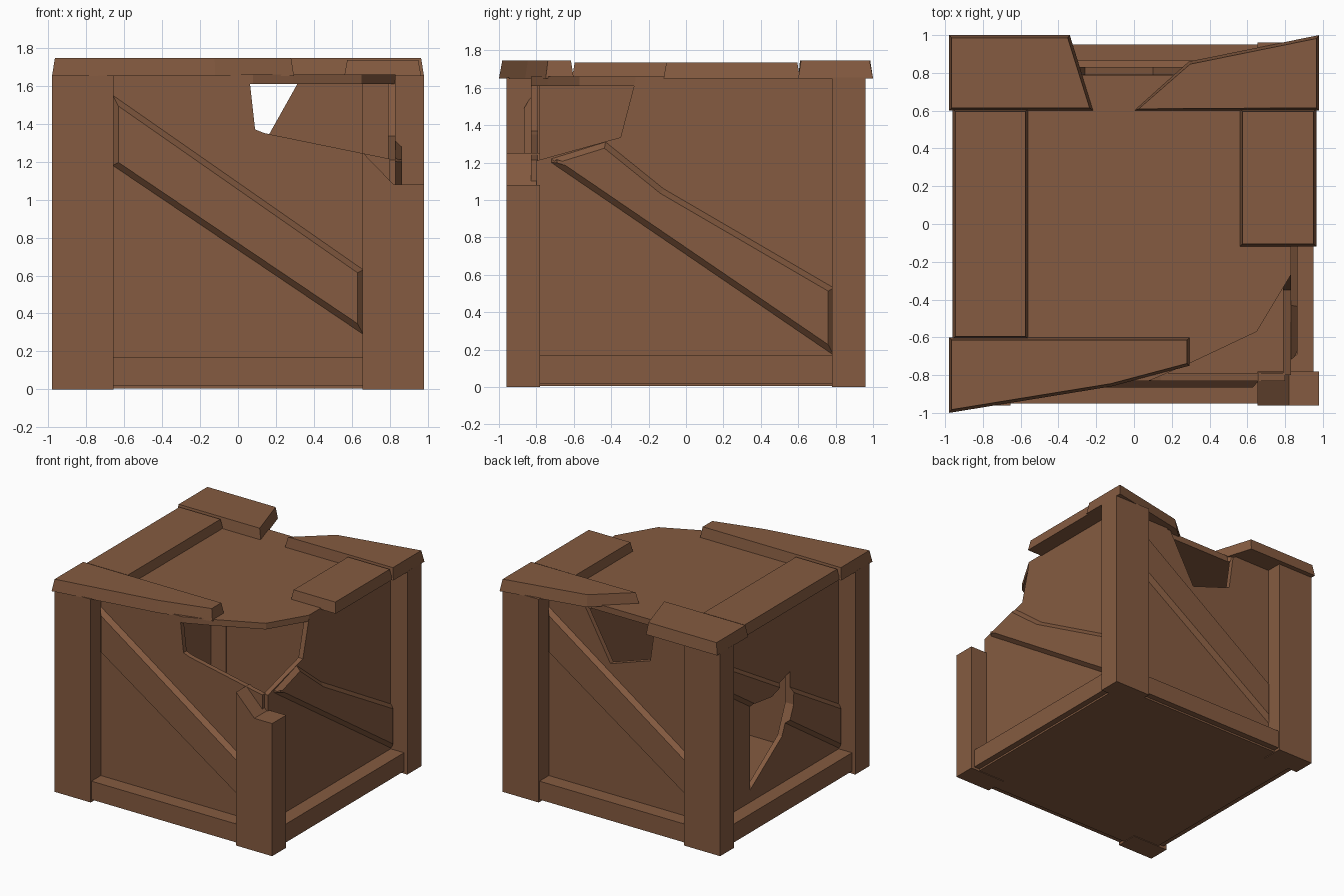
import bpy
import bmesh
from mathutils import Vector

cube = bpy.data.objects.get("Cube")
if cube:
    bpy.data.objects.remove(cube, do_unlink=True)

# One brown wood material
wood = bpy.data.materials.new("brown_wood")
wood.use_nodes = True
BROWN = (0.235, 0.105, 0.052, 1)
wood.diffuse_color = BROWN
bsdf = wood.node_tree.nodes["Principled BSDF"]
bsdf.inputs["Base Color"].default_value = BROWN
bsdf.inputs["Roughness"].default_value = 0.9

# Each side maps (across, up, outward) to world space
SIDES = {
    "front": lambda u, v, d: (u, -d, v),
    "right": lambda u, v, d: (d, u, v),
    "back": lambda u, v, d: (-u, d, v),
    "left": lambda u, v, d: (-d, -u, v),
    "top": lambda u, v, d: (u, v, d),
}


def shrink(points, amount):
    """Move every edge of a counter-clockwise outline inward."""
    pts = [Vector(p) for p in points]
    result = []
    for i, p in enumerate(pts):
        a = (p - pts[i - 1]).normalized()
        b = (pts[(i + 1) % len(pts)] - p).normalized()
        na, nb = Vector((-a.y, a.x)), Vector((-b.y, b.x))
        result.append(p + (na + nb) * amount / max(1 + na.dot(nb), 0.4))
    return result


def board(name, side, outline, inner, outer, chamfer=0.0):
    """Extrude an outline outward from a side, narrowing to the outer face."""
    place = SIDES[side]
    bm = bmesh.new()
    low = [bm.verts.new(place(u, v, inner)) for u, v in outline]
    high = [bm.verts.new(place(u, v, outer)) for u, v in shrink(outline, chamfer)]
    bm.faces.new(low[::-1])
    bm.faces.new(high)
    for i in range(len(low)):
        j = (i + 1) % len(low)
        bm.faces.new((low[i], low[j], high[j], high[i]))
    bmesh.ops.recalc_face_normals(bm, faces=bm.faces)
    mesh = bpy.data.meshes.new(name)
    bm.to_mesh(mesh)
    bm.free()
    mesh.materials.append(wood)
    obj = bpy.data.objects.new(name, mesh)
    bpy.context.collection.objects.link(obj)
    return obj


def rect(u0, u1, v0, v1):
    return [(u0, v0), (u1, v0), (u1, v1), (u0, v1)]


# Floor
board("floor", "top", rect(-0.9, 0.9, -0.9, 0.9), 0.005, 0.06)

# Corner posts, one of them snapped
for side in ("front", "back"):
    board(side + "_post_a", side, rect(-0.98, -0.655, 0, 1.655), 0.78, 0.96)
board("back_post_b", "back", rect(0.655, 0.98, 0, 1.655), 0.78, 0.96)
board("snapped_post", "front",
      [(0.655, 0), (0.98, 0), (0.98, 1.08), (0.82, 1.08), (0.655, 1.25)], 0.78, 0.96)

# Bottom rails
for side, half in (("front", 0.66), ("back", 0.66), ("right", 0.79), ("left", 0.79)):
    board(side + "_rail", side, rect(-half, half, 0.02, 0.17), 0.79, 0.95)

# Wall panels with broken edges
IN, OUT = 0.79, 0.83
board("front_panel", "front",
      [(-0.8, 0.03), (0.8, 0.03), (0.8, 1.215), (0.14, 1.35), (0.09, 1.37),
       (0.06, 1.64), (-0.8, 1.64)], IN, OUT)
board("right_panel", "right",
      [(-0.8, 0.03), (0.8, 0.03), (0.8, 1.64), (-0.27, 1.64), (-0.35, 1.335),
       (-0.8, 1.21)], IN, OUT)
board("back_panel", "back",
      [(-0.8, 0.03), (0.8, 0.03), (0.8, 1.64), (0.3, 1.64), (0.26, 1.35),
       (-0.1, 1.23), (-0.33, 1.64), (-0.8, 1.64)], IN, OUT)
left_panel = board("left_panel", "left", rect(-0.8, 0.8, 0.03, 1.64), IN, OUT)

# Diagonal braces
for side in ("front", "back"):
    board(side + "_brace", side,
          [(-0.66, 1.18), (0.66, 0.29), (0.66, 0.63), (-0.66, 1.55)], OUT, 0.865, 0.03)
board("right_brace", "right",
      [(-0.72, 1.2), (0.79, 0.17), (0.79, 0.53), (-0.12, 1.06), (-0.43, 1.31),
       (-0.72, 1.22)], OUT, 0.865, 0.03)
left_brace = board("left_brace", "left",
                   [(-0.79, 1.24), (0.79, 0.17), (0.79, 0.53), (-0.79, 1.48)],
                   OUT, 0.865, 0.03)

# Jagged hole through the left panel and its brace
hole = board("hole_cutter", "left",
             [(-0.36, 0.27), (0.05, 0.55), (0.15, 0.78), (0.155, 1.04),
              (-0.13, 0.95), (-0.36, 0.98)], 0.7, 0.95)
hole.hide_render = True
hole.hide_viewport = True
hole.display_type = "WIRE"
for obj in (left_panel, left_brace):
    cut = obj.modifiers.new("hole", "BOOLEAN")
    cut.operation = "DIFFERENCE"
    cut.solver = "EXACT"
    cut.object = hole

# Lid with its front corner torn off
board("lid", "top",
      [(-0.83, -0.83), (0.08, -0.83), (0.29, -0.74), (0.65, -0.57), (0.83, -0.27),
       (0.83, 0.83), (0.36, 0.83), (0.3, 0.785), (-0.28, 0.785), (-0.32, 0.83),
       (-0.83, 0.83)], 1.61, 1.66)

# Lid boards
BASE, CAP, BEVEL = 1.65, 1.745, 0.015
board("front_lid_board", "top",
      [(-0.98, -1.0), (-0.12, -0.86), (0.295, -0.75), (0.295, -0.6), (-0.98, -0.6)],
      BASE, CAP, BEVEL)
board("back_lid_board_a", "top",
      [(-0.98, 0.6), (-0.215, 0.6), (-0.34, 1.0), (-0.98, 1.0)], BASE, CAP, BEVEL)
board("back_lid_board_b", "top",
      [(0, 0.6), (0.98, 0.6), (0.98, 1.0), (0.29, 0.86)], BASE, CAP, BEVEL)
board("left_lid_board", "top", rect(-0.96, -0.56, -0.61, 0.61), BASE, 1.735, BEVEL)
board("right_lid_board", "top", rect(0.56, 0.965, -0.12, 0.61), BASE, 1.735, BEVEL)
